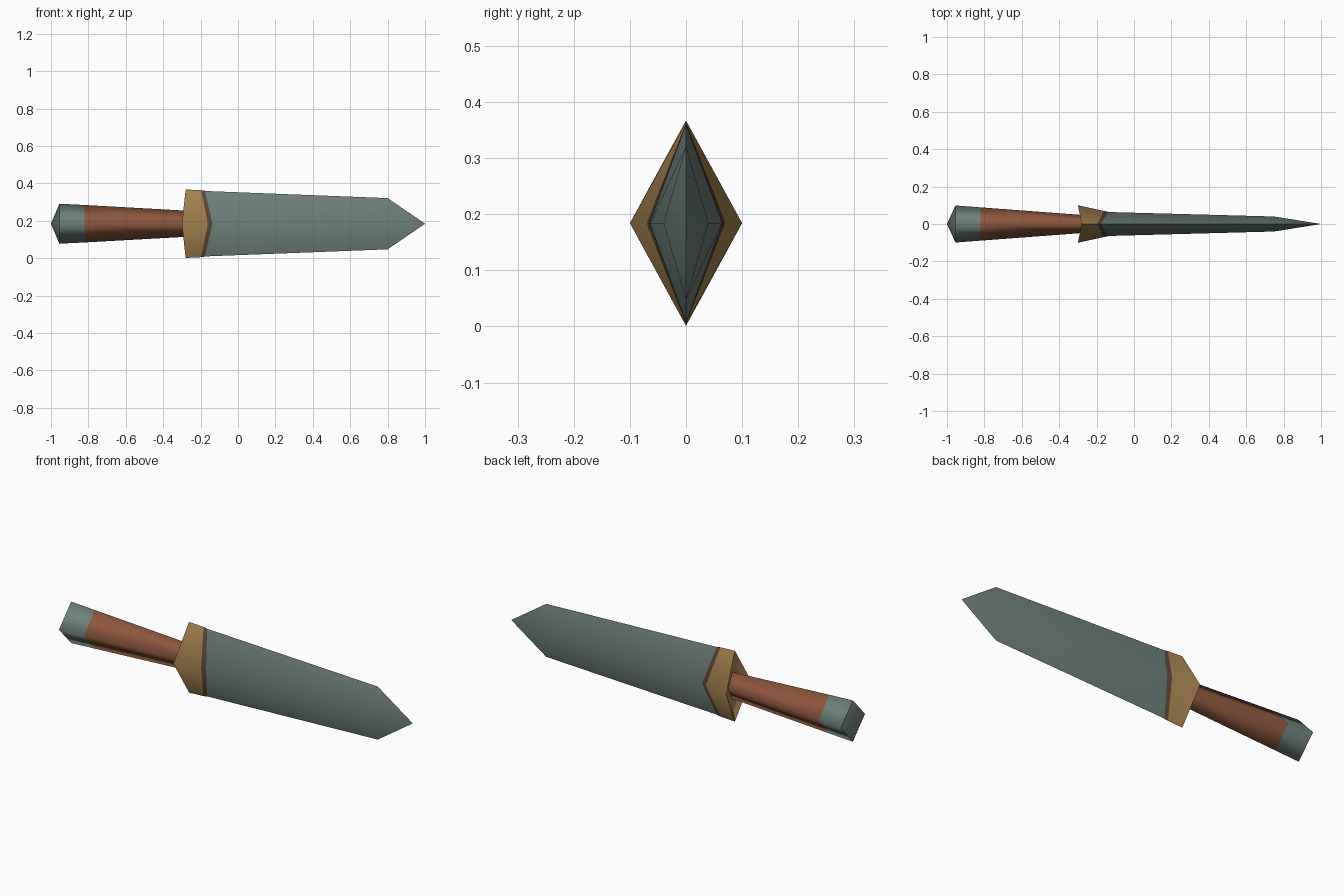
import bpy, bmesh

if "Cube" in bpy.data.objects:
    bpy.data.objects.remove(bpy.data.objects["Cube"])

C = 0.184  # height of the dagger's long axis


def material(name, rgb):
    m = bpy.data.materials.new(name)
    m.diffuse_color = (*rgb, 1)
    m.use_nodes = True
    m.node_tree.nodes["Principled BSDF"].inputs["Base Color"].default_value = m.diffuse_color
    return m


steel = material("grey green steel", (0.160, 0.220, 0.200))
gold = material("dull gold", (0.390, 0.230, 0.078))
leather = material("red brown leather", (0.275, 0.096, 0.047))
trim = material("dark brown trim", (0.120, 0.063, 0.040))


def loft(name, rings, mats, bands=None, sharp_rings=(), sharp_tips=True):
    """Diamond rings (x of side corners, half y, x of top/bottom corners, half z).
    A ring with zero size becomes a single point."""
    bm = bmesh.new()
    loops = []
    for xs, y, xt, z in rings:
        if y == 0 and z == 0:
            loops.append([bm.verts.new((xs, 0, C))] * 4)
        else:
            loops.append([bm.verts.new(p) for p in
                          ((xs, -y, C), (xt, 0, C + z), (xs, y, C), (xt, 0, C - z))])
    for k in range(len(loops) - 1):
        a, b = loops[k], loops[k + 1]
        for i in range(4):
            j = (i + 1) % 4
            f = bm.faces.new(list(dict.fromkeys((a[i], a[j], b[j], b[i]))))
            f.smooth = True
            f.material_index = bands[k] if bands else 0
        if sharp_tips:
            for i in (1, 3):
                bm.edges.get((a[i], b[i])).smooth = False
    for k in sharp_rings:
        for i in range(4):
            bm.edges.get((loops[k][i], loops[k][(i + 1) % 4])).smooth = False
    bmesh.ops.recalc_face_normals(bm, faces=bm.faces)
    # rings run along +x, so make sure the skin faces outward
    for f in bm.faces:
        f.normal_update()
    me = bpy.data.meshes.new(name)
    bm.to_mesh(me)
    bm.free()
    for m in mats:
        me.materials.append(m)
    ob = bpy.data.objects.new(name, me)
    bpy.context.collection.objects.link(ob)
    return ob


# blade: tapering diamond with a short pointed tip
loft("blade", [(-0.20, 0, -0.20, 0), (-0.138, 0.064, -0.178, 0.175),
               (0.75, 0.040, 0.80, 0.137), (1.0, 0, 1.0, 0)], [steel],
     sharp_rings=(1,))

# guard: dished back, gold collar, dark trim at the front
loft("guard", [(-0.265, 0, -0.265, 0), (-0.28, 0.075, -0.27, 0.135),
               (-0.30, 0.100, -0.28, 0.183), (-0.162, 0.070, -0.197, 0.179),
               (-0.137, 0.065, -0.177, 0.176), (-0.19, 0, -0.19, 0)],
     [gold, trim], bands=[0, 0, 0, 1, 1], sharp_rings=(1, 2, 4))

# grip: flaring diamond with soft shading
loft("grip", [(-0.26, 0.047, -0.26, 0.069), (-0.82, 0.089, -0.82, 0.100)],
     [leather], sharp_tips=False)

# pommel: continues the grip and closes in a shallow point
loft("pommel", [(-0.82, 0.089, -0.82, 0.100), (-0.955, 0.099, -0.955, 0.107),
                (-1.0, 0, -1.0, 0)], [steel], sharp_rings=(1,), sharp_tips=False)
